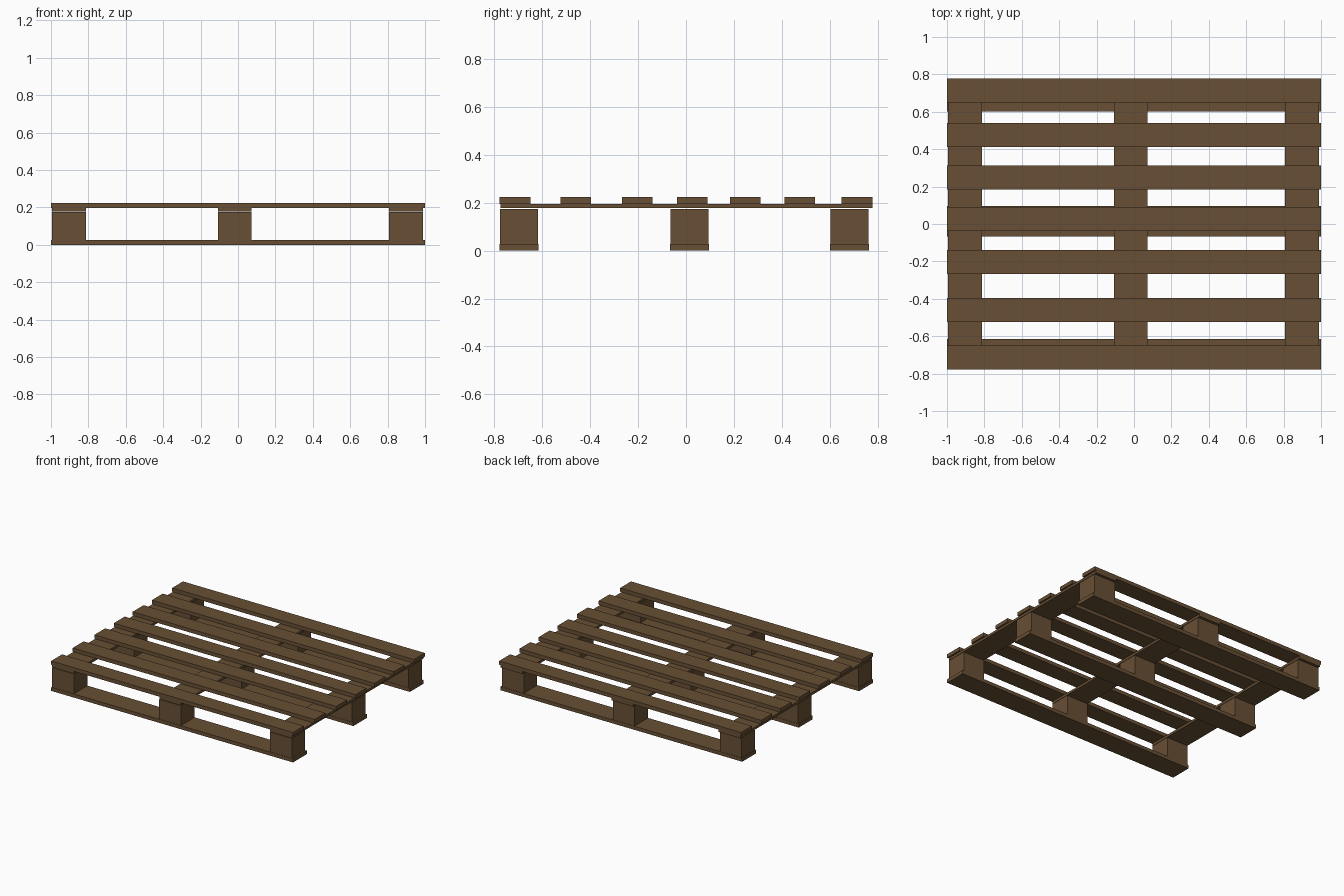
import bpy

if "Cube" in bpy.data.objects:
    bpy.data.objects.remove(bpy.data.objects["Cube"])

wood = bpy.data.materials.new("brown_wood")
wood.diffuse_color = (0.14, 0.08, 0.035, 1)
wood.use_nodes = True
wood.node_tree.nodes["Principled BSDF"].inputs["Base Color"].default_value = wood.diffuse_color


def box(name, x, y, z):
    """Box from (min, max) ranges on each axis."""
    bpy.ops.mesh.primitive_cube_add(size=1)
    ob = bpy.context.object
    ob.name = name
    ob.location = [(r[0] + r[1]) / 2 for r in (x, y, z)]
    ob.scale = [r[1] - r[0] for r in (x, y, z)]
    bpy.ops.object.transform_apply(location=True, rotation=False, scale=True)
    ob.data.materials.append(wood)
    return ob


# Column centres (x), row centres (y) and deck slat centres (y)
columns = {"left": -0.904, "middle": -0.018, "right": 0.898}
rows = {"front": -0.697, "middle": 0.015, "back": 0.683}
slats = [-0.714, -0.460, -0.204, 0.026, 0.248, 0.475, 0.714]

# Deck slats on top
for i, y in enumerate(slats, 1):
    box(f"deck_slat_{i}", (-1, 1), (y - 0.064, y + 0.064), (0.196, 0.224))

# Cross boards under the deck
for name, x in columns.items():
    box(f"{name}_cross_board", (x - 0.09, x + 0.09), (-0.775, 0.778), (0.178, 0.196))

# Bottom boards with three spacer blocks each
for row, y in rows.items():
    box(f"{row}_bottom_board", (-1, 1), (y - 0.081, y + 0.081), (0, 0.027))
    for col, x in columns.items():
        box(f"{row}_{col}_block", (x - 0.09, x + 0.09), (y - 0.079, y + 0.079), (0.027, 0.175))
